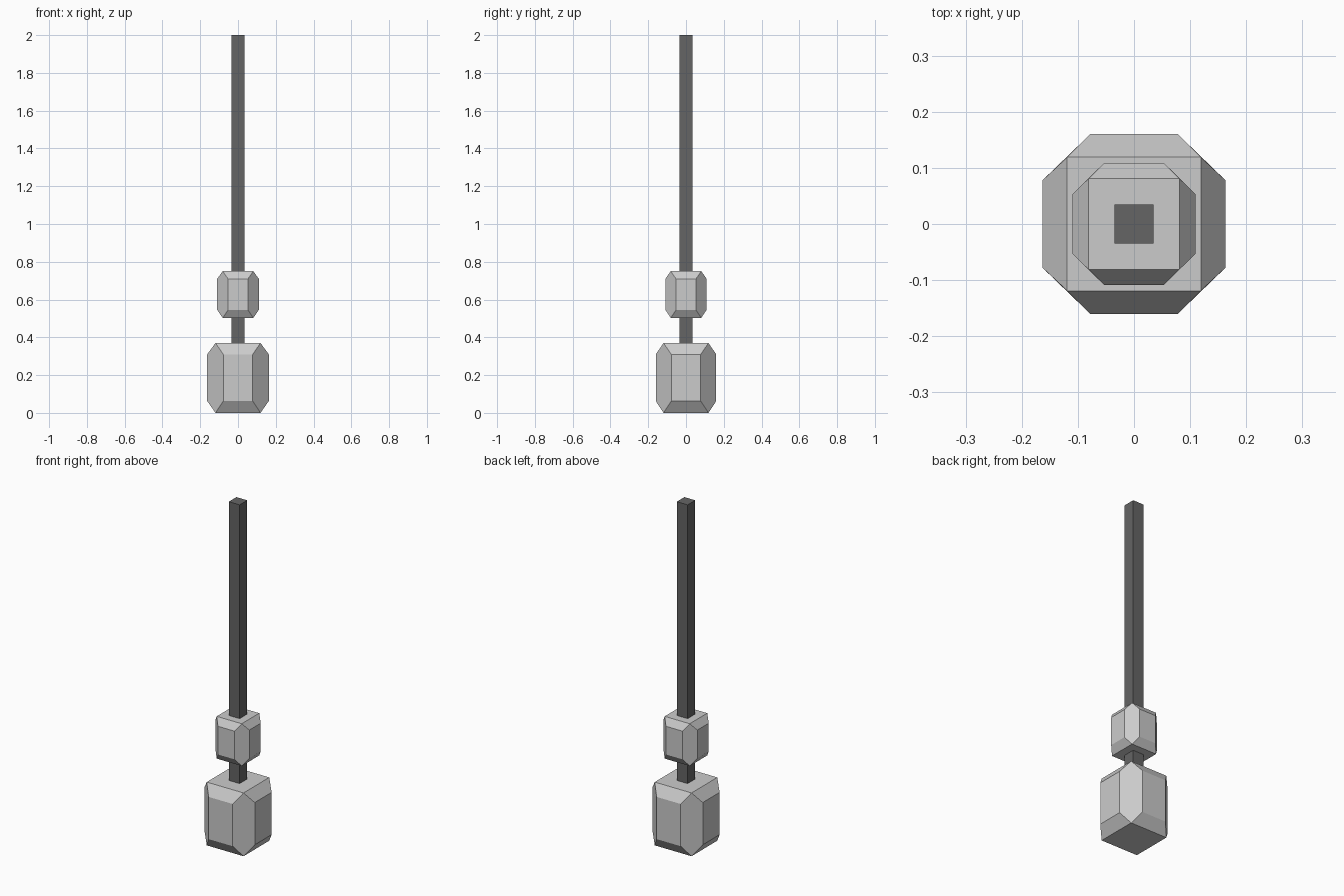
import bpy, bmesh

if "Cube" in bpy.data.objects:
    bpy.data.objects.remove(bpy.data.objects["Cube"])


def finish(bm, name):
    bmesh.ops.recalc_face_normals(bm, faces=bm.faces[:])
    mesh = bpy.data.meshes.new(name)
    bm.to_mesh(mesh)
    bm.free()
    obj = bpy.data.objects.new(name, mesh)
    bpy.context.collection.objects.link(obj)
    return obj


def faceted_block(name, rx, ry, flat, cap, z0, z1, z2, z3):
    """Octagonal block whose sides taper to square caps, with hexagonal corner facets."""
    bm = bmesh.new()
    quads = [(1, 1), (-1, 1), (-1, -1), (1, -1)]

    def square(z):
        return [bm.verts.new((sx * cap, sy * cap, z)) for sx, sy in quads]

    def octagon(z):
        ring = []
        for i, (sx, sy) in enumerate(quads):
            pair = [(sx * rx, sy * flat), (sx * flat, sy * ry)]
            if i % 2:
                pair.reverse()
            ring += [bm.verts.new((x, y, z)) for x, y in pair]
        return ring

    b, lo, hi, t = square(z0), octagon(z1), octagon(z2), square(z3)
    bm.faces.new(b)
    bm.faces.new(t)
    for i in range(4):
        j = (i + 1) % 4
        p, q, r = 2 * i, 2 * i + 1, (2 * i + 2) % 8
        bm.faces.new((b[i], lo[q], hi[q], t[i], hi[p], lo[p]))  # corner facet
        bm.faces.new((lo[q], lo[r], hi[r], hi[q]))              # flat side
        bm.faces.new((hi[q], hi[r], t[j], t[i]))                # upper bevel
        bm.faces.new((b[i], b[j], lo[r], lo[q]))                # lower bevel
    return finish(bm, name)


# Base weight and collar
faceted_block("base_block", 0.163, 0.16, 0.078, 0.119, 0.0, 0.063, 0.31, 0.37)
faceted_block("collar_block", 0.11, 0.109, 0.053, 0.081, 0.503, 0.545, 0.71, 0.75)

# Dark square pole
bm = bmesh.new()
bmesh.ops.create_cube(bm, size=1)
bottom, top, width = 0.1, 2.0, 0.07
bmesh.ops.scale(bm, vec=(width, width, top - bottom), verts=bm.verts[:])
bmesh.ops.translate(bm, vec=(0, 0, (top + bottom) / 2), verts=bm.verts[:])
pole = finish(bm, "pole")
dark = bpy.data.materials.new("dark_grey")
dark.diffuse_color = (0.13, 0.13, 0.13, 1)
dark.use_nodes = True
dark.node_tree.nodes["Principled BSDF"].inputs["Base Color"].default_value = dark.diffuse_color
pole.data.materials.append(dark)
